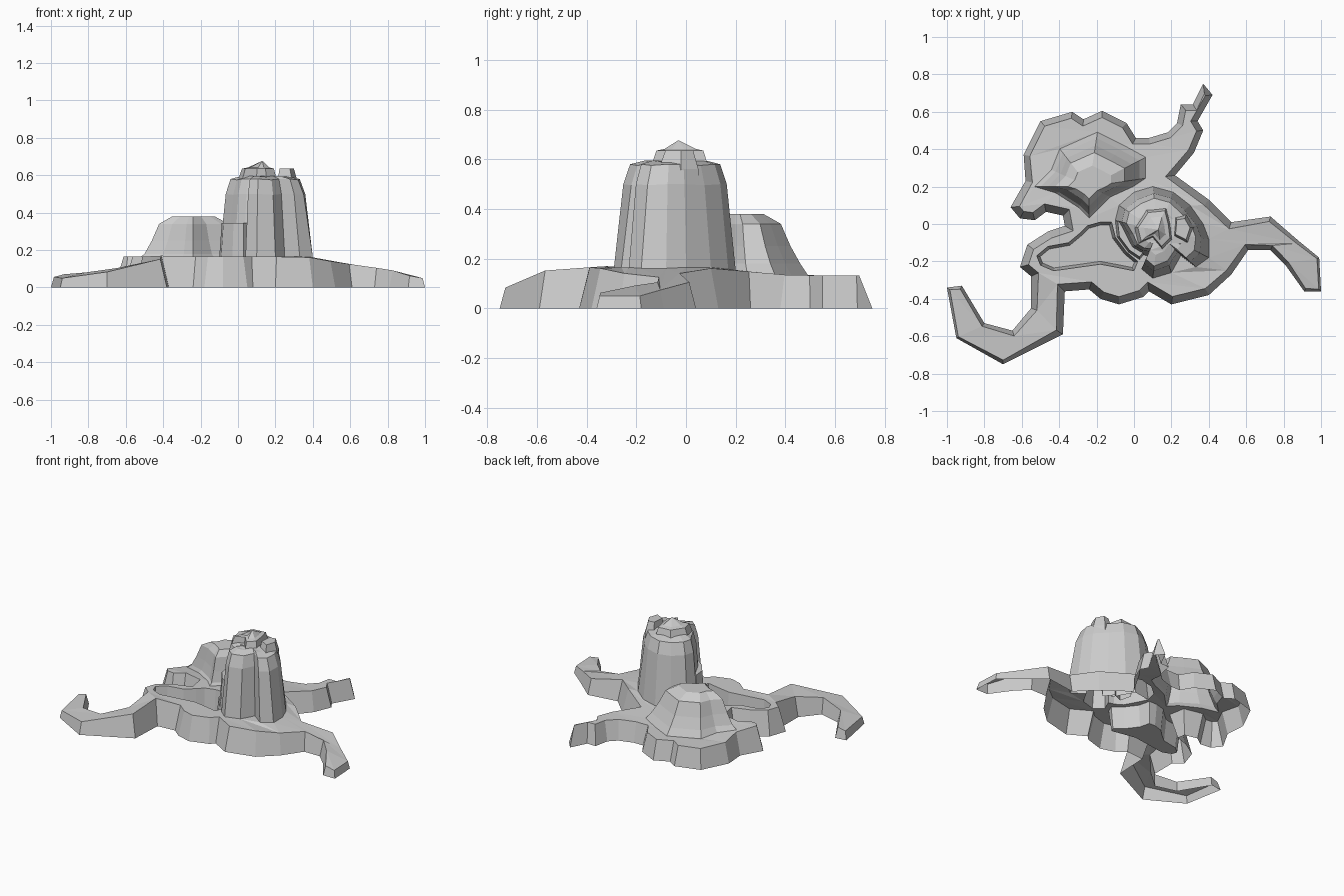
import bpy
import bmesh
from mathutils import Vector
from mathutils.geometry import tessellate_polygon

cube = bpy.data.objects.get("Cube")
if cube:
    bpy.data.objects.remove(cube)

# One plain stone colour
stone = bpy.data.materials.new("grey_stone")
stone.use_nodes = True
STONE = (0.6, 0.6, 0.6, 1)
stone.diffuse_color = STONE
stone.node_tree.nodes["Principled BSDF"].inputs["Base Color"].default_value = STONE


def clamp(value, low=0.0, high=1.0):
    return max(low, min(high, value))


def make_object(name, bm):
    """Turn a bmesh into a flat shaded stone object."""
    mesh = bpy.data.meshes.new(name)
    bm.to_mesh(mesh)
    bm.free()
    mesh.materials.append(stone)
    obj = bpy.data.objects.new(name, mesh)
    bpy.context.collection.objects.link(obj)
    return obj


def add_ring(bm, points):
    return [bm.verts.new(p) for p in points]


def bridge(bm, lower, upper):
    """Join two counter-clockwise rings with quads that face outward."""
    for i in range(len(lower)):
        j = (i + 1) % len(lower)
        bm.faces.new((lower[i], lower[j], upper[j], upper[i]))


def fill(bm, *loops):
    """Fill the first ring with triangles, leaving later rings as holes."""
    flat = [v for loop in loops for v in loop]
    outlines = [[Vector((v.co.x, v.co.y, 0)) for v in loop] for loop in loops]
    for tri in tessellate_polygon(outlines):
        a, b, c = (flat[i] for i in tri)
        normal = (b.co - a.co).cross(c.co - a.co)
        bm.faces.new((a, b, c) if normal.z > 0 else (a, c, b))


def land_height(x, y):
    """A level plateau that falls along both front arms and the back shore."""
    if x > 0.4 and y < 0.5:
        z = 0.168 - 0.17 * (x - 0.36) - 0.2 * max(0, x - 0.85)
    elif x < -0.3 and y < -0.3:
        z = 0.17 + 0.18 * (x + 0.37) + 0.07 * min(0, y + 0.36)
    else:
        z = 0.165 - 0.032 * clamp((y - 0.1) / 0.3)
    return max(0.05, z)


def inset(points, amount):
    """Move every corner of a counter-clockwise outline inward."""
    result = []
    for i, p in enumerate(points):
        before = (p - points[i - 1]).normalized()
        after = (points[(i + 1) % len(points)] - p).normalized()
        inward = Vector((-before.y - after.y, before.x + after.x)).normalized()
        bend = max(0.6, inward.dot(Vector((-before.y, before.x))))
        result.append(p + inward * amount(p) / bend)
    return result


def ground_ring(outline, centre, scale):
    """Scale an outline about a centre and lay it on the land."""
    centre = Vector(centre)
    points = [centre + (Vector(p) - centre) * scale for p in outline]
    return [(p.x, p.y, land_height(p.x, p.y)) for p in points]


# Shoreline, counter-clockwise from the tip of the curled front arm
curled_arm = [(-1, -.34), (-.95, -.61), (-.7, -.75), (-.38, -.59), (-.37, -.36)]
front_shore = [(-.24, -.35), (-.18, -.4), (-.08, -.43), (.05, -.39), (.08, -.36),
               (.2, -.43), (.4, -.38), (.52, -.27), (.61, -.14)]
side_arm = [(.73, -.14), (.81, -.22), (.91, -.36), (1, -.36), (.99, -.18),
            (.88, -.09), (.73, .04), (.52, .01), (.4, .13)]
back_arm = [(.22, .26), (.32, .38), (.37, .5), (.34, .55), (.42, .69), (.37, .75),
            (.315, .64), (.25, .64), (.23, .54), (.18, .49)]
back_shore = [(.08, .46), (.01, .46), (-.04, .54), (-.17, .605), (-.27, .56),
              (-.33, .6), (-.5, .55), (-.59, .37), (-.58, .23)]
inlet = [(-.66, .09), (-.61, .03), (-.53, .02), (-.47, .065), (-.38, .045),
         (-.37, -.01), (-.46, -.04), (-.57, -.11), (-.61, -.23), (-.55, -.28)]
curled_arm_back = [(-.55, -.45), (-.65, -.57), (-.8, -.53), (-.92, -.33)]
shore = [Vector(p) for p in curled_arm + front_shore + side_arm + back_arm
         + back_shore + inlet + curled_arm_back]

pool = [Vector(p) for p in (
    (-.52, -.17), (-.5, -.22), (-.43, -.25), (-.18, -.215), (-.1, -.23), (0, -.25),
    (.02, -.2), (-.04, -.15), (-.1, -.07), (-.12, .01), (-.18, .01), (-.25, -.01),
    (-.29, -.05), (-.35, -.1), (-.46, -.12))]

# Footprints of the tall tower, with a deep cleft in its front, and the low mound
tower = [(-.1, .02), (-.06, -.06), (-.02, -.13), (.03, -.16), (.07, -.17), (.04, -.24),
         (.1, -.29), (.2, -.26), (.25, -.17), (.33, -.23), (.4, -.18), (.4, -.08),
         (.37, 0), (.3, .1), (.21, .17), (.1, .2), (0, .17), (-.08, .1)]
TOWER_CENTRE = (.13, -.04)
mound = [(-.5, .2), (-.4, .17), (-.29, .1), (-.24, .05), (-.14, .15), (-.03, .2),
         (.03, .24), (.03, .34), (-.08, .4), (-.2, .46), (-.38, .38), (-.42, .28)]
MOUND_CENTRE = (-.24, .2)
MOUND_SPREAD = 1.12

# Island: sloped cliffs, plateau and a deep pool; hollow shell, open underneath
bm = bmesh.new()
foot = add_ring(bm, [(p.x, p.y, 0) for p in shore])
brow_points = inset(shore, lambda p: 0.24 * land_height(p.x, p.y))
brow = add_ring(bm, [(q.x, q.y, land_height(p.x, p.y))
                     for p, q in zip(shore, brow_points)])
bridge(bm, foot, brow)
pool_rim = add_ring(bm, [(p.x, p.y, 0.165) for p in pool])
pool_floor = add_ring(bm, [(p.x, p.y, 0.015) for p in inset(pool, lambda p: 0.015)])
bridge(bm, pool_rim, pool_floor)
tower_hole = add_ring(bm, ground_ring(tower, TOWER_CENTRE, 1))
mound_hole = add_ring(bm, ground_ring(mound, MOUND_CENTRE, MOUND_SPREAD))
fill(bm, brow, pool_rim, tower_hole, mound_hole)
fill(bm, pool_floor)
make_object("island_base", bm)


def rock(name, outline, centre, spread, levels, groove=0.0, peak=None):
    """Loft an outline from the land through (height, scale) levels."""
    bm = bmesh.new()
    rings = [add_ring(bm, ground_ring(outline, centre, spread))]
    centre = Vector(centre)
    for z, scale in levels:
        points = []
        for i, p in enumerate(outline):
            bite = groove * (i % 3 == 1)
            q = centre + (Vector(p) - centre) * (scale - bite)
            points.append((q.x, q.y, z - bite * 0.15))
        rings.append(add_ring(bm, points))
    for lower, upper in zip(rings, rings[1:]):
        bridge(bm, lower, upper)
    if peak:
        tip = bm.verts.new(peak)
        for a, b in zip(rings[-1], rings[-1][1:] + rings[-1][:1]):
            bm.faces.new((a, b, tip))
    else:
        fill(bm, rings[-1])
    return make_object(name, bm)


rock("tall_tower", tower, TOWER_CENTRE, 1,
     [(.5, .85), (.58, .74), (.595, .5)], .03)
rock("low_mound", mound, MOUND_CENTRE, MOUND_SPREAD,
     [(.18, 1), (.25, .85), (.34, .7), (.38, .43)])

# Ledge against the tower above the pool
ledge = [(-.1, .02), (-.09, -.07), (-.03, -.15), (.03, -.19), (.1, -.1), (.02, .04)]
rock("tower_ledge", ledge, (.03, -.05), 1, [(.345, .9)])

# Broken crown inside the tower rim: a peaked west part and an east horn
crown = [(.01, -.02), (.03, -.1), (.1, -.07), (.15, -.13), (.2, -.08),
         (.19, 0), (.17, .08), (.07, .07)]
rock("tower_crown", crown, (.12, -.02), 1, [(.57, 1.1), (.635, .9), (.642, .6)],
     peak=(.13, -.03, .677))
horn = [(.21, -.07), (.29, -.11), (.32, -.02), (.28, .05), (.22, .04)]
rock("tower_horn", horn, (.25, -.02), 1, [(.56, 1), (.635, .7)])
